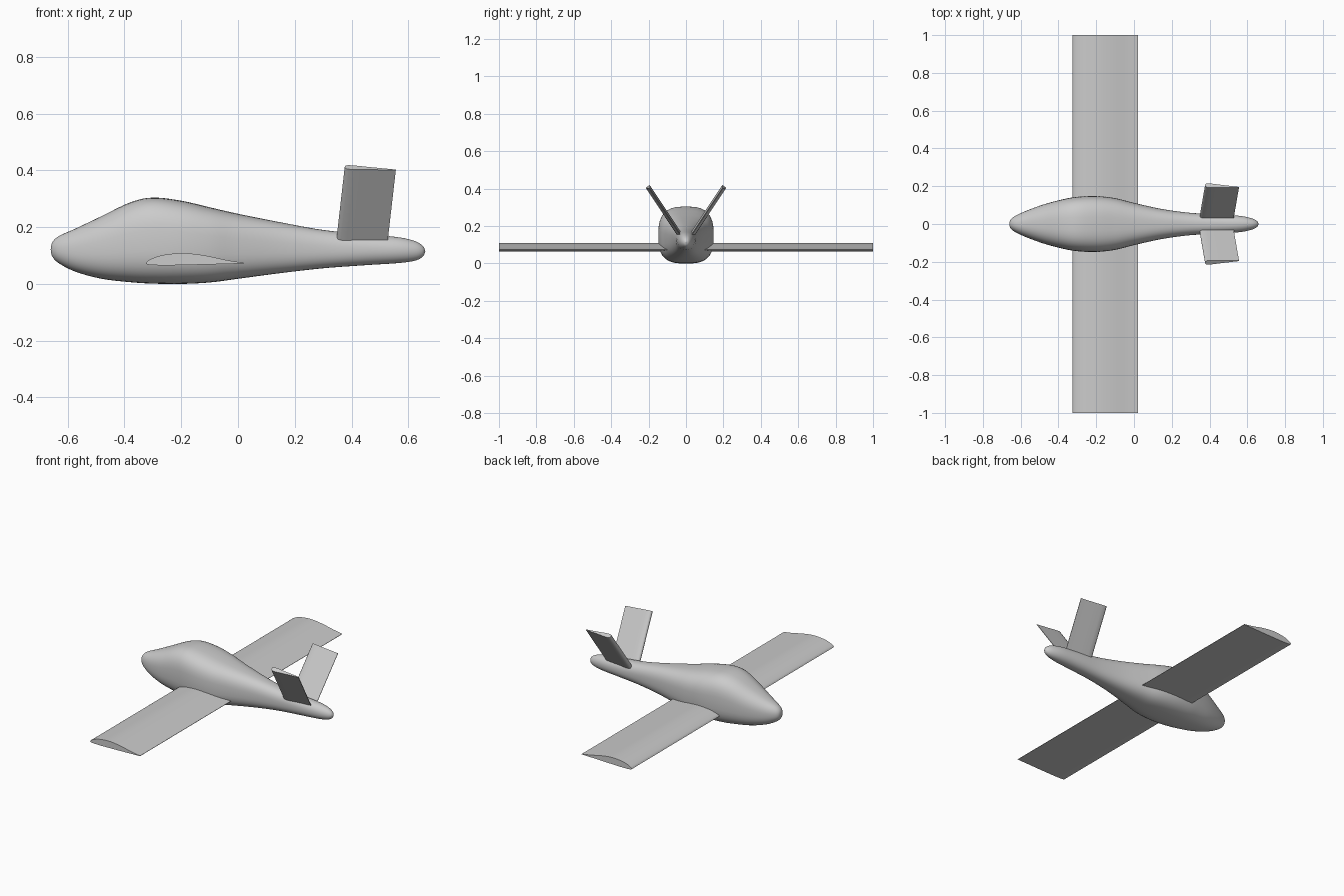
import bpy, bmesh
from math import cos, sin, pi, copysign, radians
from mathutils import Vector

if "Cube" in bpy.data.objects:
    bpy.data.objects.remove(bpy.data.objects["Cube"])

def loft(name, rings, angle=40):
    """Skin a list of equal-length closed rings and cap both ends."""
    bm = bmesh.new()
    vs = [[bm.verts.new(p) for p in r] for r in rings]
    n = len(vs[0])
    for a, b in zip(vs, vs[1:]):
        for i in range(n):
            j = (i + 1) % n
            bm.faces.new((a[i], a[j], b[j], b[i]))
    bm.faces.new(vs[0])
    bm.faces.new(vs[-1])
    bmesh.ops.recalc_face_normals(bm, faces=bm.faces)
    me = bpy.data.meshes.new(name)
    bm.to_mesh(me)
    bm.free()
    ob = bpy.data.objects.new(name, me)
    bpy.context.collection.objects.link(ob)
    bpy.ops.object.select_all(action='DESELECT')
    bpy.context.view_layer.objects.active = ob
    ob.select_set(True)
    bpy.ops.object.shade_smooth_by_angle(angle=radians(angle))
    return ob

def smooth(points, steps):
    """Catmull-Rom curve through tuples of any size."""
    p = [points[0]] + list(points) + [points[-1]]
    out = []
    for k in range(1, len(p) - 2):
        for s in range(steps):
            t = s / steps
            out.append([0.5 * (2*b + (c - a)*t + (2*a - 5*b + 4*c - d)*t*t
                               + (3*b - a - 3*c + d)*t**3)
                        for a, b, c, d in zip(*p[k-1:k+3])])
    out.append(list(points[-1]))
    return out

# Fuselage stations: x, top z, bottom z, half width, squareness
stations = [
    (-.66, .122, .121, .001, 2.0), (-.654, .147, .096, .022, 2.1),
    (-.63, .169, .072, .042, 2.2), (-.57, .196, .042, .070, 2.4),
    (-.48, .239, .018, .103, 2.6), (-.38, .287, .006, .130, 2.8),
    (-.30, .304, .001, .144, 2.9), (-.20, .293, .000, .148, 2.9),
    (-.10, .270, .005, .137, 2.9), (0, .247, .018, .112, 2.8),
    (.15, .217, .038, .079, 2.6), (.30, .190, .055, .059, 2.4),
    (.45, .175, .066, .051, 2.2), (.56, .165, .073, .043, 2.1),
    (.62, .152, .081, .031, 2.0), (.65, .135, .095, .017, 2.0),
    (.66, .116, .115, .001, 2.0)]

def section(x, top, bot, w, n, count=48):
    cz, h = (top + bot) / 2, (top - bot) / 2
    f = lambda v: copysign(abs(v) ** (2 / n), v)
    return [(x, w * f(cos(2*pi*i/count)), cz + h * f(sin(2*pi*i/count)))
            for i in range(count)]

loft("fuselage", [section(*s) for s in smooth(stations, 5)], 60)

# Wing: flat-bottomed airfoil, straight across the full span
upper = smooth([(-.325, .072), (-.315, .083), (-.28, .098), (-.235, .106),
                (-.18, .108), (-.11, .099), (-.04, .084), (.022, .074)], 4)
lower = [(.022, .072), (-.12, .068), (-.25, .065), (-.30, .066), (-.32, .068)]
loft("wing", [[(x, y, z) for x, z in upper + lower] for y in (-1, 1)], 40)

# V-tail fins: rounded front edge tapering to a thin rear edge
half = [(.0, .0), (.008, .006), (.03, .0105), (.08, .013), (.2, .0128),
        (.5, .008), (1, .0015)]
fin_profile = half + [(c, -t) for c, t in reversed(half[1:])]
span = Vector((.034, .197, .297))
tip_le, tip_te = Vector((.376, .205, .412)), Vector((.556, .195, .402))
normal = span.cross(tip_te - tip_le).normalized()
for name, side in (("right_tail_fin", -1), ("left_tail_fin", 1)):
    rings = []
    for k in (1, 0):
        ring = [tip_le.lerp(tip_te, c) + normal * t - span * k
                for c, t in fin_profile]
        rings.append([(p.x, p.y * side, p.z) for p in ring])
    loft(name, rings, 40)
